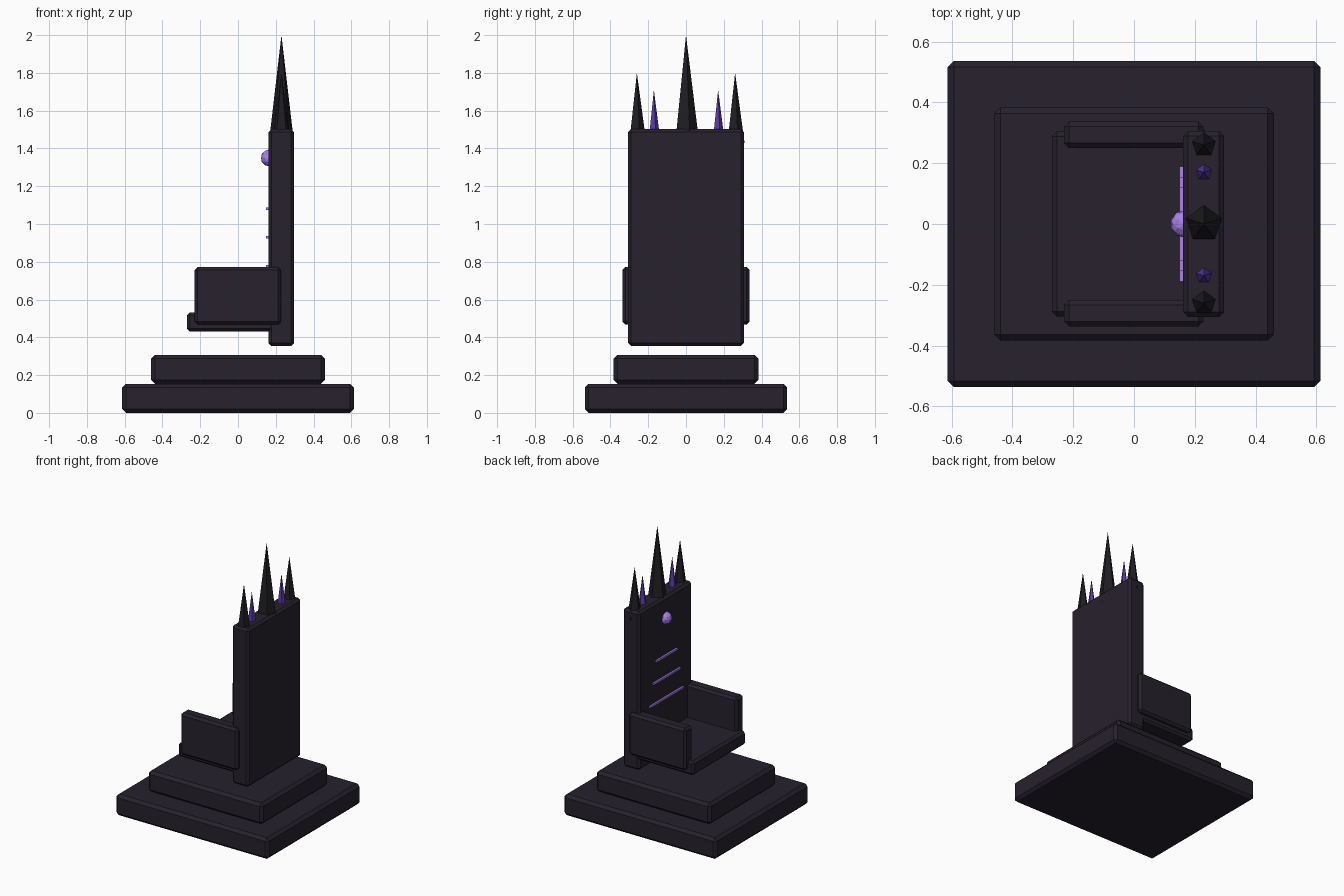
import bpy, bmesh
from mathutils import Matrix

if "Cube" in bpy.data.objects:
    bpy.data.objects.remove(bpy.data.objects["Cube"])


def material(name, color):
    m = bpy.data.materials.new(name)
    m.diffuse_color = (*color, 1)
    m.use_nodes = True
    m.node_tree.nodes["Principled BSDF"].inputs["Base Color"].default_value = m.diffuse_color
    return m


STONE = material("dark_stone", (0.020, 0.015, 0.026))
IRON = material("black_iron", (0.014, 0.012, 0.016))
CRYSTAL = material("violet_crystal", (0.10, 0.04, 0.40))
GLOW = material("violet_glow", (0.40, 0.22, 0.82))


def add_object(name, bm, mat):
    mesh = bpy.data.meshes.new(name)
    bm.to_mesh(mesh)
    bm.free()
    mesh.materials.append(mat)
    ob = bpy.data.objects.new(name, mesh)
    bpy.context.collection.objects.link(ob)
    return ob


def box(name, x, y, z, mat=STONE, bevel=0.016):
    """Box from (min, max) ranges, with a chamfer."""
    bm = bmesh.new()
    size = [r[1] - r[0] for r in (x, y, z)]
    mid = [(r[0] + r[1]) / 2 for r in (x, y, z)]
    bmesh.ops.create_cube(bm, size=1, matrix=Matrix.Translation(mid) @ Matrix.Diagonal((*size, 1)))
    ob = add_object(name, bm, mat)
    if bevel:
        mod = ob.modifiers.new("chamfer", "BEVEL")
        mod.width = bevel
        mod.segments = 1
    return ob


def spike(name, y, radius, tip, mat, base=1.43):
    """Five-sided spike rooted inside the backrest."""
    bm = bmesh.new()
    bmesh.ops.create_cone(bm, cap_ends=True, segments=5, radius1=radius, radius2=0, depth=tip - base,
                          matrix=Matrix.Translation((0.23, y, (tip + base) / 2)))
    add_object(name, bm, mat)


# Stepped dais
box("dais_lower", (-0.613, 0.613), (-0.536, 0.536), (0, 0.154), bevel=0.02)
box("dais_upper", (-0.46, 0.46), (-0.383, 0.383), (0.154, 0.307), bevel=0.02)

# Chair body
box("seat", (-0.27, 0.265), (-0.304, 0.304), (0.43, 0.532))
box("backrest", (0.162, 0.296), (-0.306, 0.306), (0.353, 1.502))
for side, s in (("left", 1), ("right", -1)):
    box("armrest_" + side, (-0.23, 0.228), sorted((s * 0.25, s * 0.337)), (0.468, 0.772))

# Crown of spikes
spike("centre_spike", 0, 0.07, 2.0, IRON)
for side, s in (("left", 1), ("right", -1)):
    spike("outer_spike_" + side, s * 0.26, 0.05, 1.80, IRON)
    spike("crystal_spike_" + side, s * 0.17, 0.036, 1.71, CRYSTAL)

# Glowing strips on the backrest
for i, half in enumerate((0.19, 0.155, 0.12)):
    z = 0.777 + 0.152 * i
    box(f"glow_strip_{i + 1}", (0.149, 0.170), (-half, half), (z - 0.007, z + 0.007), GLOW, 0)

# Gem
bm = bmesh.new()
bmesh.ops.create_icosphere(bm, subdivisions=2, radius=0.045, matrix=Matrix.Translation((0.165, 0, 1.35)))
add_object("gem", bm, GLOW)
